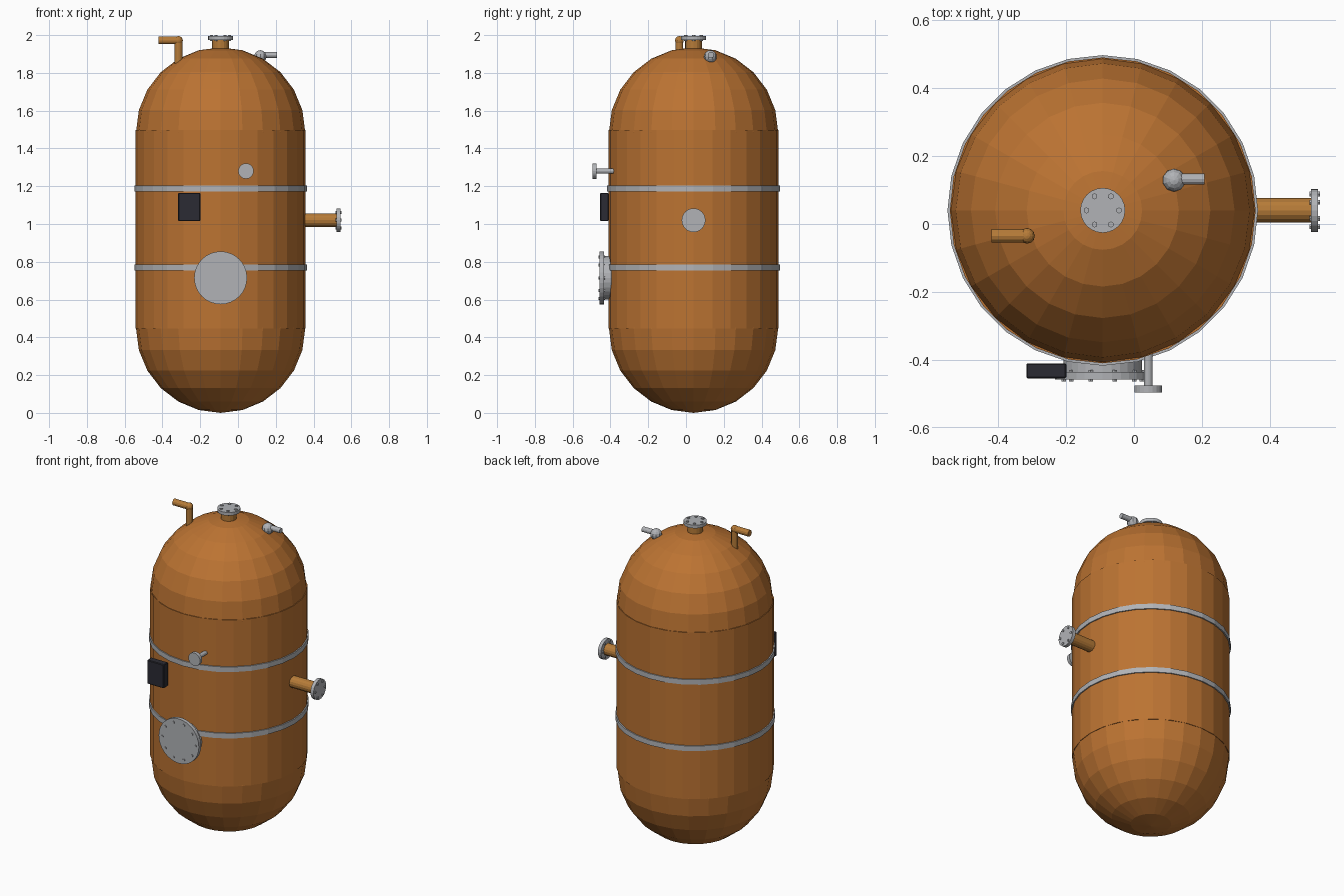
import bpy, bmesh, math
from mathutils import Vector, Matrix

cube = bpy.data.objects.get("Cube")
if cube:
    bpy.data.objects.remove(cube)


def material(name, r, g, b):
    m = bpy.data.materials.new(name)
    m.use_nodes = True
    m.diffuse_color = (r, g, b, 1)
    m.node_tree.nodes["Principled BSDF"].inputs["Base Color"].default_value = (r, g, b, 1)
    return m


COPPER = material("copper orange", 0.50, 0.172, 0.032)
BRASS = material("brass pipe", 0.47, 0.20, 0.04)
STEEL = material("light steel", 0.44, 0.45, 0.47)
BLACK = material("dark plastic", 0.024, 0.024, 0.033)

CX, CY, R = -0.092, 0.04, 0.45      # tank axis and radius
LOW, HIGH = 0.448, 1.487            # dome centres


def finish(name, bm, mat):
    mesh = bpy.data.meshes.new(name)
    bm.to_mesh(mesh)
    bm.free()
    mesh.materials.append(mat)
    ob = bpy.data.objects.new(name, mesh)
    bpy.context.collection.objects.link(ob)
    return ob


def add_rod(bm, a, b, r, sides):
    a, b = Vector(a), Vector(b)
    d = b - a
    turn = d.to_track_quat('Z', 'Y').to_matrix().to_4x4()
    bmesh.ops.create_cone(bm, cap_ends=True, segments=sides, radius1=r, radius2=r,
                          depth=d.length, matrix=Matrix.Translation((a + b) / 2) @ turn)


def rod(name, a, b, r, mat, sides=16):
    bm = bmesh.new()
    add_rod(bm, a, b, r, sides)
    return finish(name, bm, mat)


def ball(name, centre, r, mat, segs=12, rings=8):
    bm = bmesh.new()
    bmesh.ops.create_uvsphere(bm, u_segments=segs, v_segments=rings, radius=r,
                              matrix=Matrix.Translation(centre))
    return finish(name, bm, mat)


def flange(name, a, b, r, bolts, ring, bolt_r, sides=24):
    """Disc from a to b with a ring of bolts poking through both faces."""
    rod(name, a, b, r, STEEL, sides)
    a, b = Vector(a), Vector(b)
    axis = (b - a).normalized()
    turn = axis.to_track_quat('Z', 'Y')
    bm = bmesh.new()
    for i in range(bolts):
        t = math.tau * i / bolts
        off = turn @ Vector((ring * math.cos(t), ring * math.sin(t), 0))
        add_rod(bm, a + off - axis * 0.005, b + off + axis * 0.005, bolt_r, 6)
    finish(name + "_bolts", bm, STEEL)


# Vessel: straight shell with a hemispherical dome at each end
rod("tank_shell", (CX, CY, LOW), (CX, CY, HIGH + 0.01), R, COPPER, 28)
for name, z in (("bottom_dome", LOW), ("top_dome", HIGH)):
    ball(name, (CX, CY, z), 0.448, COPPER, 24, 12)

# Steel straps
for name, z in (("lower_band", 0.77), ("upper_band", 1.188)):
    rod(name, (CX, CY, z - 0.016), (CX, CY, z + 0.016), 0.457, STEEL, 28)

# Top nozzle
rod("top_neck", (CX, CY, 1.90), (CX, CY, 1.98), 0.045, BRASS)
flange("top_flange", (CX, CY, 1.975), (CX, CY, 1.995), 0.066, 6, 0.048, 0.009)

# Side outlet
rod("side_pipe", (0.33, CY, 1.02), (0.53, CY, 1.02), 0.036, BRASS)
flange("side_flange", (0.521, CY, 1.02), (0.542, CY, 1.02), 0.063, 6, 0.048, 0.008)

# Front manway
rod("manway_neck", (CX, -0.36, 0.715), (CX, -0.44, 0.715), 0.116, STEEL, 28)
flange("manway_lid", (CX, -0.435, 0.715), (CX, -0.458, 0.715), 0.14, 10, 0.115, 0.008, 32)

# Front gauge
rod("gauge_stem", (0.042, -0.37, 1.28), (0.042, -0.48, 1.28), 0.013, STEEL, 12)
rod("gauge_dial", (0.042, -0.475, 1.28), (0.042, -0.496, 1.28), 0.041, STEEL, 20)

# Control box
bm = bmesh.new()
bmesh.ops.create_cube(bm, size=1)
bmesh.ops.scale(bm, vec=(0.118, 0.044, 0.15), verts=bm.verts)
bmesh.ops.bevel(bm, geom=bm.edges[:], offset=0.004, segments=1, affect='EDGES')
bmesh.ops.translate(bm, vec=(-0.258, -0.432, 1.09), verts=bm.verts)
finish("control_box", bm, BLACK)

# Vent pipe with ball elbow
elbow = Vector((-0.315, -0.035, 1.972))
rod("vent_riser", elbow - Vector((0, 0, 0.14)), elbow, 0.02, BRASS, 12)
rod("vent_outlet", elbow, elbow - Vector((0.105, 0, 0)), 0.02, BRASS, 12)
ball("vent_elbow", elbow, 0.023, BRASS)

# Relief valve
ball("relief_valve_body", (0.118, 0.129, 1.886), 0.034, STEEL, 10, 8)
rod("relief_valve_outlet", (0.12, 0.132, 1.895), (0.207, 0.132, 1.895), 0.016, STEEL, 12)
